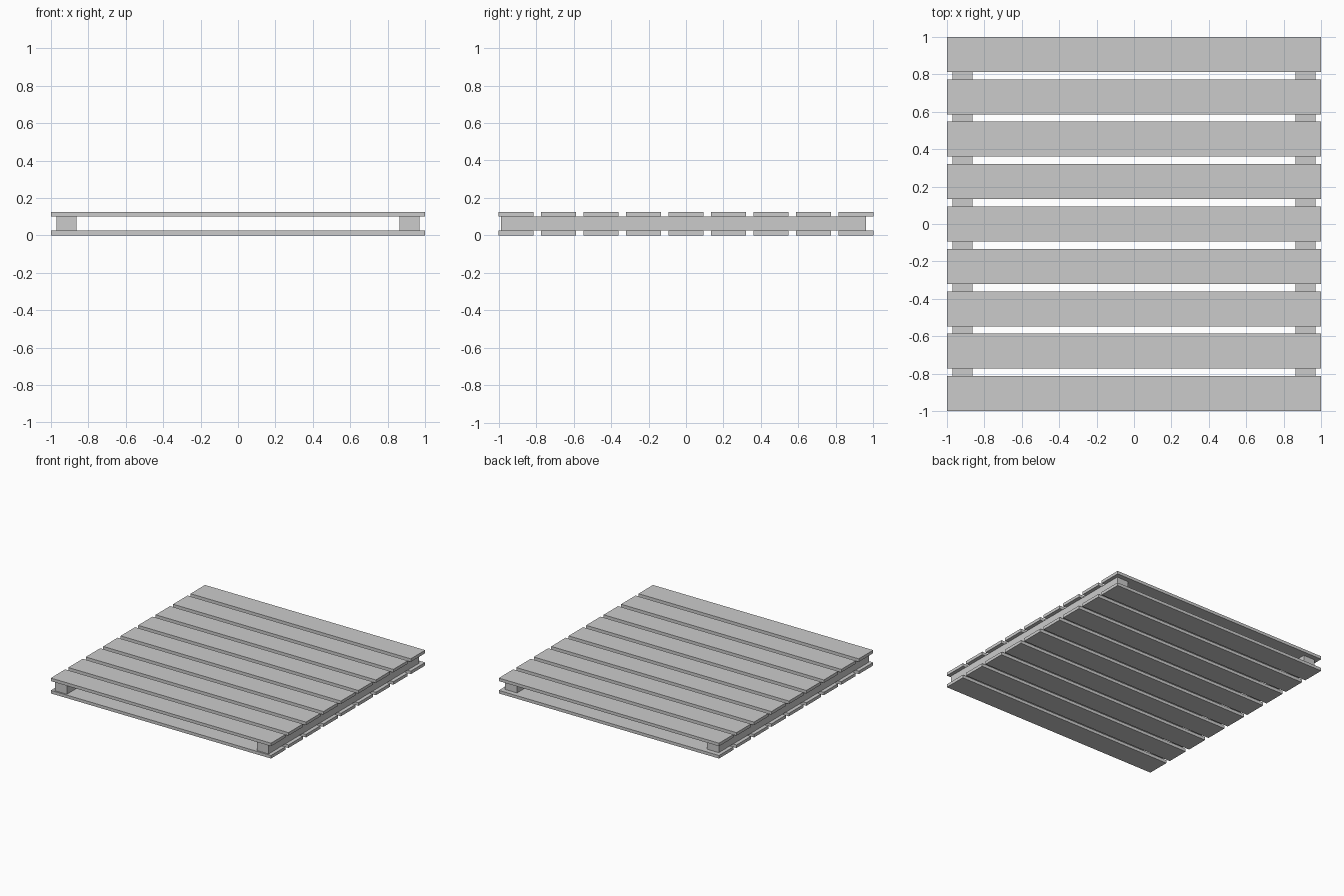
import bpy

if "Cube" in bpy.data.objects:
    bpy.data.objects.remove(bpy.data.objects["Cube"])

def box(name, x, y, z):
    """Box from (min, max) pairs on each axis."""
    bpy.ops.mesh.primitive_cube_add(size=1, location=[sum(r) / 2 for r in (x, y, z)])
    ob = bpy.context.object
    ob.name = name
    ob.scale = [r[1] - r[0] for r in (x, y, z)]
    bpy.ops.object.transform_apply(location=False, rotation=False, scale=True)
    return ob

HEIGHT, THICK = 0.126, 0.025
COUNT, WIDTH = 9, 0.187
PITCH = (2 - WIDTH) / (COUNT - 1)

# Top and bottom decks of evenly spaced slats
for deck, z0 in (("bottom", 0), ("top", HEIGHT - THICK)):
    for i in range(COUNT):
        y0 = -1 + i * PITCH
        box(f"{deck}_slat_{i + 1}", (-1, 1), (y0, y0 + WIDTH), (z0, z0 + THICK))

# Two side rails sandwiched between the decks, stopping short at the back
for side, x in (("left", (-0.97, -0.863)), ("right", (0.863, 0.97))):
    box(f"{side}_rail", x, (-0.988, 0.96), (THICK, HEIGHT - THICK))
